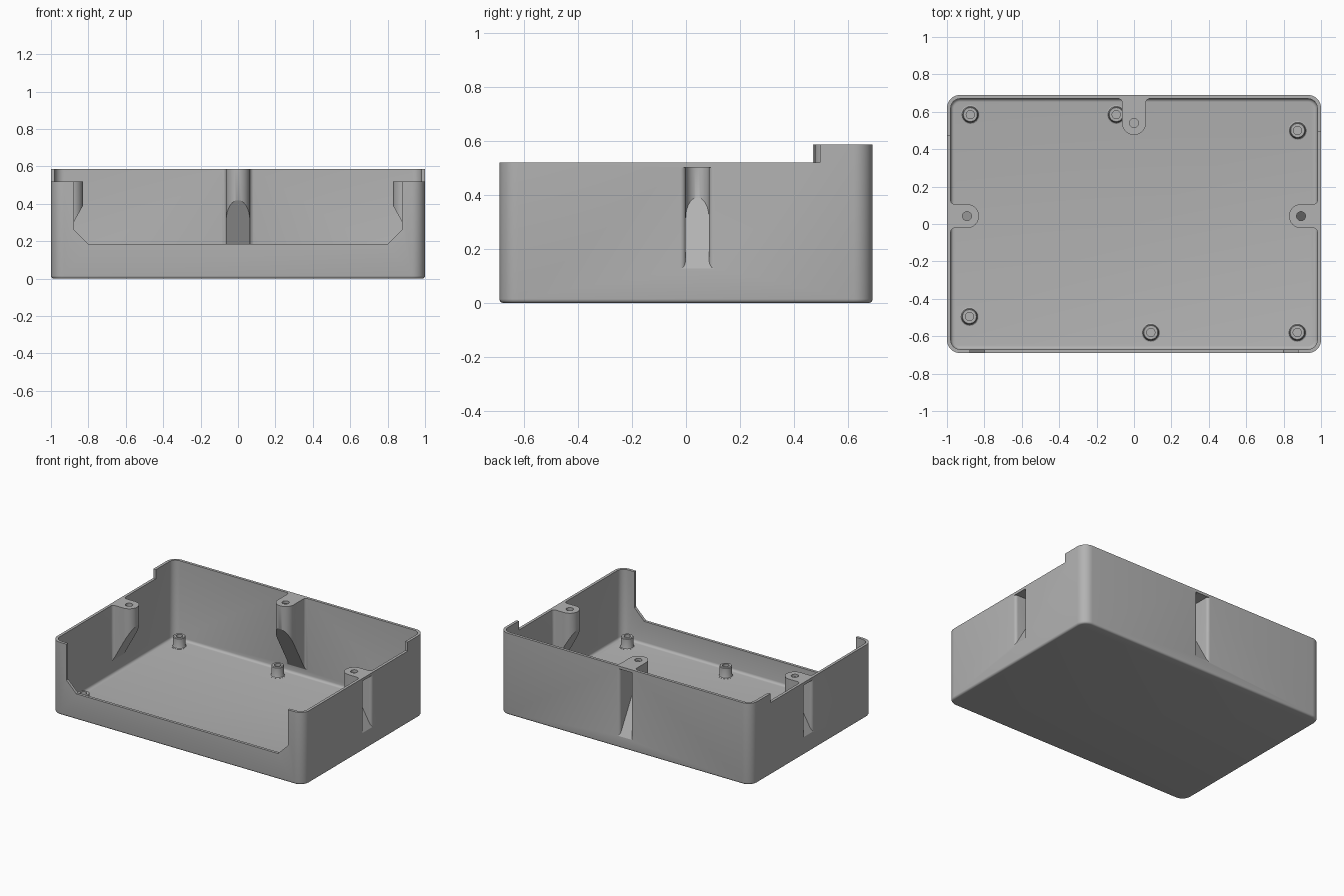
import bpy, bmesh
from math import sin, cos, pi, radians

if "Cube" in bpy.data.objects:
    bpy.data.objects.remove(bpy.data.objects["Cube"])

HX, HY = 1.0, 0.69          # half length and half depth
WALL, FLOOR = 0.02, 0.02
RIM, LOW_RIM = 0.585, 0.52  # back rim and lowered side rim
OVER = 0.7                  # rough height before trimming

grey = bpy.data.materials.new("plain grey")
grey.use_nodes = True
colour = (0.45, 0.45, 0.45, 1)
grey.diffuse_color = colour
grey.node_tree.nodes["Principled BSDF"].inputs["Base Color"].default_value = colour


def finish(name, bm):
    bmesh.ops.recalc_face_normals(bm, faces=bm.faces)
    mesh = bpy.data.meshes.new(name)
    bm.to_mesh(mesh)
    bm.free()
    mesh.materials.append(grey)
    ob = bpy.data.objects.new(name, mesh)
    bpy.context.collection.objects.link(ob)
    return ob


def loft(name, rings):
    """Closed solid through matching rings of points."""
    bm = bmesh.new()
    loops = [[bm.verts.new(p) for p in ring] for ring in rings]
    n = len(loops[0])
    for a, b in zip(loops, loops[1:]):
        for i in range(n):
            j = (i + 1) % n
            bm.faces.new((a[i], a[j], b[j], b[i]))
    bm.faces.new(loops[0])
    bm.faces.new(loops[-1])
    return finish(name, bm)


def box(name, x, y, z):
    return loft(name, [[(x[0], y[0], h), (x[1], y[0], h), (x[1], y[1], h), (x[0], y[1], h)]
                       for h in z])


def rounded_ring(inset, z, radius=0.07, steps=8):
    r = radius - inset
    pts = []
    for q, (sx, sy) in enumerate(((1, 1), (-1, 1), (-1, -1), (1, -1))):
        for i in range(steps + 1):
            a = (q + i / steps) * pi / 2
            pts.append((sx * (HX - radius) + r * cos(a), sy * (HY - radius) + r * sin(a), z))
    return pts


def footprint(r, centre, wall, start, flare=0.02):
    """U-shaped plan as (along wall, depth), flared where it meets the wall."""
    half = [(r + flare, start), (r + flare, wall)]
    for i in range(1, 7):
        a = i / 6 * pi / 2
        half.append((r + flare - flare * sin(a), wall + flare - flare * cos(a)))
    for i in range(13):
        a = i / 12 * pi / 2
        half.append((r * cos(a), centre + r * sin(a)))
    return half + [(-u, v) for u, v in reversed(half[:-1])]


def sloped_prism(name, plan, place, tip_z, slope, top):
    """Upright prism whose underside slopes back down to the wall."""
    tip = max(v for u, v in plan)
    low = [(*place(u, v), tip_z - slope * (tip - v)) for u, v in plan]
    high = [(*place(u, v), top) for u, v in plan]
    return loft(name, [low, high])


def disc(x, y, r, z, n=32):
    return [(x + r * cos(2 * pi * i / n), y + r * sin(2 * pi * i / n), z) for i in range(n)]


def combine(target, tool, operation):
    mod = target.modifiers.new(operation.lower(), 'BOOLEAN')
    mod.operation, mod.object, mod.solver = operation, tool, 'EXACT'
    bpy.context.view_layer.objects.active = target
    bpy.ops.object.modifier_apply(modifier=mod.name)
    bpy.data.objects.remove(tool)


def smooth(ob):
    bpy.ops.object.select_all(action='DESELECT')
    ob.select_set(True)
    bpy.context.view_layer.objects.active = ob
    bpy.ops.object.shade_smooth_by_angle(angle=radians(30))


# Open tray with a rounded bottom edge and a filleted floor
rings = []
for i in range(5):
    a = i / 4 * pi / 2
    rings.append(rounded_ring(0.015 * (1 - sin(a)), 0.015 * (1 - cos(a))))
rings += [rounded_ring(0, OVER), rounded_ring(WALL, OVER)]
for i in range(5):
    a = i / 4 * pi / 2
    rings.append(rounded_ring(WALL + 0.018 * (1 - cos(a)), FLOOR + 0.018 * (1 - sin(a))))
tray = loft("tray", rings)

# Screw bosses: placing rule, screw centre depth, slope start, rim height
SIDE_Y = 0.042
bosses = [
    (lambda u, v: (HX - v, SIDE_Y + u), 0.107, 0.39, LOW_RIM),
    (lambda u, v: (-HX + v, SIDE_Y - u), 0.107, 0.39, LOW_RIM),
    (lambda u, v: (u, HY - v), 0.15, 0.42, RIM),
]
for place, centre, tip_z, rim in bosses:
    combine(tray, sloped_prism("boss", footprint(0.064, centre, WALL, WALL / 2),
                               place, tip_z, 1.8, OVER - 0.01), 'UNION')

# Trim the rim, lower the sides and open the front
combine(tray, box("trim", (-2, 2), (-2, 2), (RIM, 1)), 'DIFFERENCE')
for side, step in ((1, 0.495), (-1, 0.47)):
    combine(tray, box("step", sorted((side * 0.5, side * 1.2)), (-1, step), (LOW_RIM, 1)),
            'DIFFERENCE')
opening = [(-0.8, 0.185), (0.8, 0.185), (0.878, 0.262), (0.878, 1), (-0.878, 1), (-0.878, 0.262)]
combine(tray, loft("opening", [[(x, y, z) for x, z in opening] for y in (-0.8, -0.6)]),
        'DIFFERENCE')

# Screw access recesses from outside, and screw holes
for place, centre, tip_z, rim in bosses:
    combine(tray, sloped_prism("recess", footprint(0.043, centre, 0, -0.04),
                               place, tip_z, 1.75, rim - 0.02), 'DIFFERENCE')
    x, y = place(0, centre)
    combine(tray, loft("hole", [disc(x, y, 0.024, rim - 0.05), disc(x, y, 0.024, rim + 0.1)]),
            'DIFFERENCE')
smooth(tray)

# Hollow standoffs on the floor
profile = [(0.05, 0.012), (0.05, 0.021), (0.044, 0.024), (0.041, 0.032), (0.041, 0.09),
           (0.037, 0.095), (0.022, 0.095), (0.022, 0.03)]
spots = [(-0.875, 0.585), (-0.095, 0.585), (0.875, 0.5),
         (-0.88, -0.495), (0.09, -0.58), (0.873, -0.58)]
for i, (x, y) in enumerate(spots):
    smooth(loft(f"standoff_{i + 1}", [disc(x, y, r, z) for r, z in profile]))
